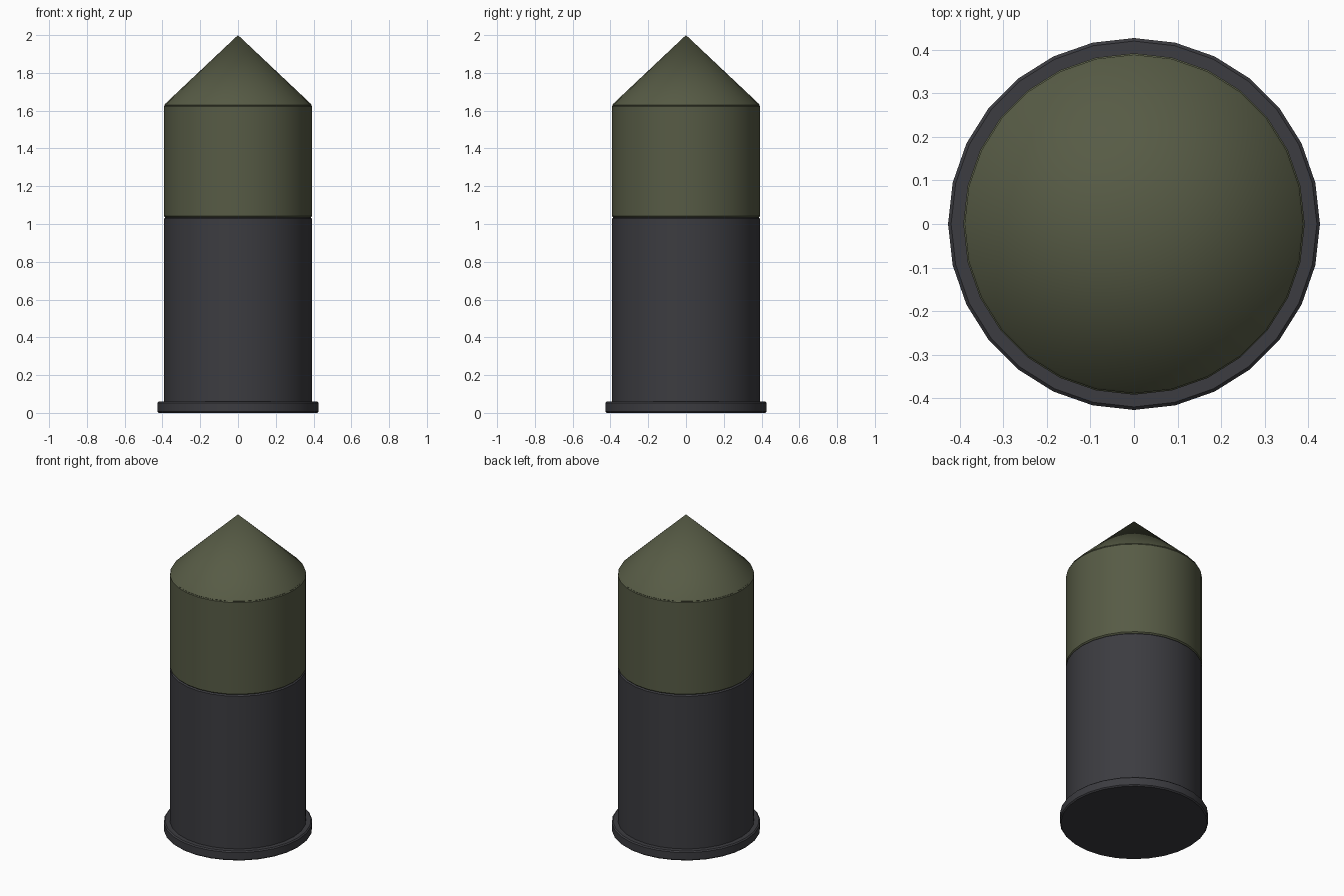
import bpy, bmesh, math

if "Cube" in bpy.data.objects:
    bpy.data.objects.remove(bpy.data.objects["Cube"])

SIDES = 28


def material(name, color):
    m = bpy.data.materials.new(name)
    m.diffuse_color = color
    m.use_nodes = True
    m.node_tree.nodes["Principled BSDF"].inputs["Base Color"].default_value = m.diffuse_color
    return m


def lathe(name, profile, mat):
    """Spin a bottom-to-top (radius, z) profile into a closed solid."""
    bm = bmesh.new()
    rings = []
    for r, z in profile:
        if r == 0:
            rings.append([bm.verts.new((0, 0, z))])
        else:
            rings.append([bm.verts.new((r * math.cos(math.tau * i / SIDES),
                                        r * math.sin(math.tau * i / SIDES), z))
                          for i in range(SIDES)])
    for a, b in zip(rings, rings[1:]):
        for i in range(SIDES):
            j = (i + 1) % SIDES
            if len(b) == 1:
                bm.faces.new((a[i], a[j], b[0]))
            else:
                bm.faces.new((a[i], a[j], b[j], b[i]))
    bm.faces.new(rings[0][::-1])
    if len(rings[-1]) > 1:
        bm.faces.new(rings[-1])
    mesh = bpy.data.meshes.new(name)
    bm.to_mesh(mesh)
    bm.free()
    mesh.materials.append(mat)
    obj = bpy.data.objects.new(name, mesh)
    bpy.context.collection.objects.link(obj)
    bpy.ops.object.select_all(action='DESELECT')
    obj.select_set(True)
    bpy.context.view_layer.objects.active = obj
    bpy.ops.object.shade_smooth_by_angle(angle=math.radians(30))
    return obj


dark = material("dark_metal", (0.045, 0.045, 0.052, 1))
olive = material("olive_paint", (0.095, 0.105, 0.06, 1))

# Base flange with softened edges
lathe("base_rim", [(0.42, 0), (0.427, 0.007), (0.427, 0.053), (0.42, 0.06)], dark)

# Dark lower casing
lathe("casing", [(0.385, 0.05), (0.392, 0.057), (0.392, 1.028), (0.385, 1.035)], dark)

# Olive upper cylinder
lathe("upper_body", [(0.385, 1.035), (0.392, 1.042), (0.392, 1.623), (0.385, 1.63)], olive)

# Pointed cone nose
lathe("nose_cone", [(0.385, 1.625), (0.389, 1.63), (0.384, 1.638), (0, 2.0)], olive)
